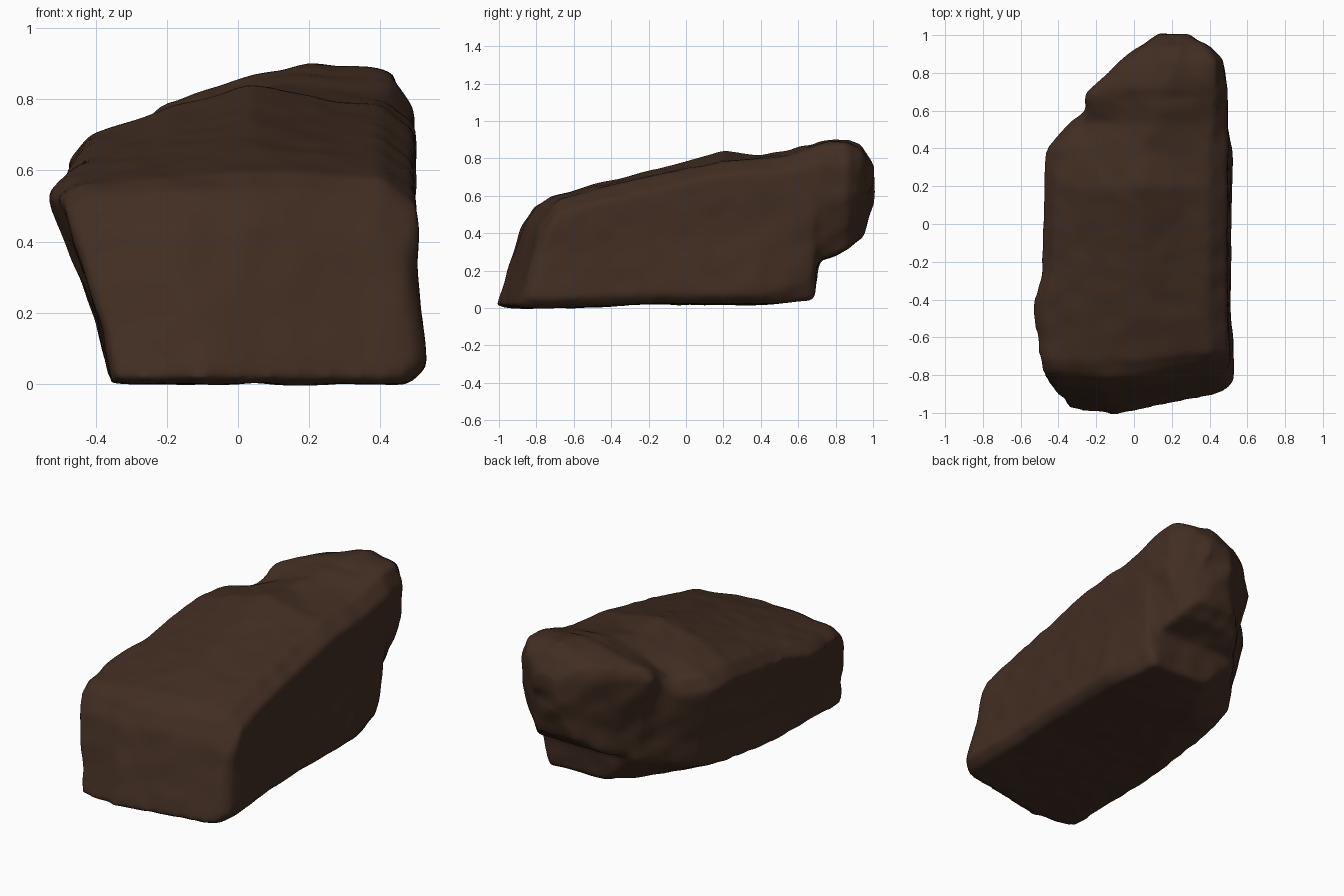
import bpy
import bmesh
from mathutils import Vector, noise

cube = bpy.data.objects.get("Cube")
if cube:
    bpy.data.objects.remove(cube, do_unlink=True)

# Single dark earthy colour
stone = bpy.data.materials.new("dark brown stone")
stone.use_nodes = True
colour = (0.054, 0.027, 0.016, 1)
stone.diffuse_color = colour
bsdf = stone.node_tree.nodes["Principled BSDF"]
bsdf.inputs["Base Color"].default_value = colour
bsdf.inputs["Roughness"].default_value = 0.9

# Cross-sections from front to back:
# y, backward lean, foot left, left, right, bottom, left top, ridge, right top
SECTIONS = [
    (-1.02, 0.30, -0.35, -0.45, 0.50, 0.01, 0.42, 0.45, 0.44),
    (-0.97, 0.28, -0.36, -0.49, 0.53, 0.00, 0.52, 0.55, 0.54),
    (-0.83, 0.16, -0.36, -0.50, 0.53, 0.00, 0.55, 0.60, 0.58),
    (-0.45, 0.00, -0.36, -0.54, 0.52, 0.01, 0.56, 0.67, 0.64),
    (-0.25, 0.00, -0.36, -0.49, 0.52, 0.02, 0.60, 0.72, 0.69),
    (0.20, 0.00, -0.36, -0.48, 0.52, 0.02, 0.65, 0.84, 0.78),
    (0.40, 0.00, -0.35, -0.47, 0.52, 0.02, 0.65, 0.82, 0.80),
    (0.54, 0.00, -0.25, -0.34, 0.52, 0.03, 0.63, 0.84, 0.82),
    (0.60, 0.00, -0.20, -0.27, 0.52, 0.04, 0.71, 0.86, 0.84),
    (0.68, 0.00, -0.15, -0.27, 0.52, 0.05, 0.76, 0.87, 0.86),
    (0.71, 0.00, -0.12, -0.25, 0.52, 0.25, 0.76, 0.89, 0.87),
    (0.86, 0.00, -0.02, -0.07, 0.50, 0.31, 0.79, 0.91, 0.87),
    (0.94, 0.00, 0.06, 0.03, 0.43, 0.38, 0.79, 0.88, 0.83),
    (1.01, 0.00, 0.15, 0.13, 0.32, 0.56, 0.72, 0.77, 0.74),
]


def ring(y, lean, foot, left, right, low, side, ridge, top):
    """Outline of one section, starting at the left foot."""
    width = right - left
    tuck = max(0, min(y, 0.75) - 0.4)  # worn lower corners at the back
    lift = max(low, (y + 0.1) * 0.28)  # left underside rises to the back
    outline = [
        (foot, lift),
        (left + (foot - left) * 0.8, lift + (side - lift) * 0.3),
        (left, side - 0.03),
        (left + width * 0.06, side + (ridge - side) * 0.25),
        (left + width * 0.3, side + (ridge - side) * 0.7),
        (left + width * 0.52, ridge),
        (right - width * 0.12, top),
        (right - 0.025, top - 0.07 - tuck * 0.1),
        (right - 0.025, low + (top - low) * 0.5),
        (right - tuck * 0.2, low + 0.05 + tuck * 0.2),
        (right - 0.05 - tuck * 0.2, low),
        (foot + (right - foot) * 0.3, low),
    ]
    # The front end leans back and comes to a blunt nose
    return [(x, y + lean * (z + max(0.75 * (x + 0.08), -0.4 * (x + 0.08))), z)
            for x, z in outline]


def loft(name, rings):
    bm = bmesh.new()
    loops = [[bm.verts.new(p) for p in pts] for pts in rings]
    for a, b in zip(loops, loops[1:]):
        for i in range(len(a)):
            j = (i + 1) % len(a)
            bm.faces.new((a[i], a[j], b[j], b[i]))
    bm.faces.new(loops[0])
    bm.faces.new(loops[-1])
    bmesh.ops.triangulate(bm, faces=bm.faces[:])
    bmesh.ops.recalc_face_normals(bm, faces=bm.faces[:])
    mesh = bpy.data.meshes.new(name)
    bm.to_mesh(mesh)
    bm.free()
    obj = bpy.data.objects.new(name, mesh)
    bpy.context.collection.objects.link(obj)
    return obj


boulder = loft("boulder", [ring(*s) for s in SECTIONS])

# Even skin with worn edges
remesh = boulder.modifiers.new("even skin", "REMESH")
remesh.mode = "VOXEL"
remesh.voxel_size = 0.018
wear = boulder.modifiers.new("worn edges", "SMOOTH")
wear.factor = 0.5
wear.iterations = 7
graph = bpy.context.evaluated_depsgraph_get()
skin = bpy.data.meshes.new_from_object(boulder.evaluated_get(graph))
boulder.modifiers.clear()
boulder.data = skin

# Weathering: broad lumps and small dents, rougher at the broken back end
bm = bmesh.new()
bm.from_mesh(skin)
bm.normal_update()
moves = []
for v in bm.verts:
    p = v.co
    rough = 1 + 2 * max(0, p.y - 0.5)
    lump = noise.noise(p * 3.5) * 0.007 * rough
    dent = noise.noise(p * 9 + Vector((5, 2, 8))) * 0.006 * rough
    moves.append((v, v.normal * (lump + dent)))
for v, move in moves:
    v.co += move
bm.to_mesh(skin)
bm.free()

skin.materials.clear()
skin.materials.append(stone)
bpy.context.view_layer.objects.active = boulder
boulder.select_set(True)
bpy.ops.object.shade_smooth_by_angle(angle=0.9)
